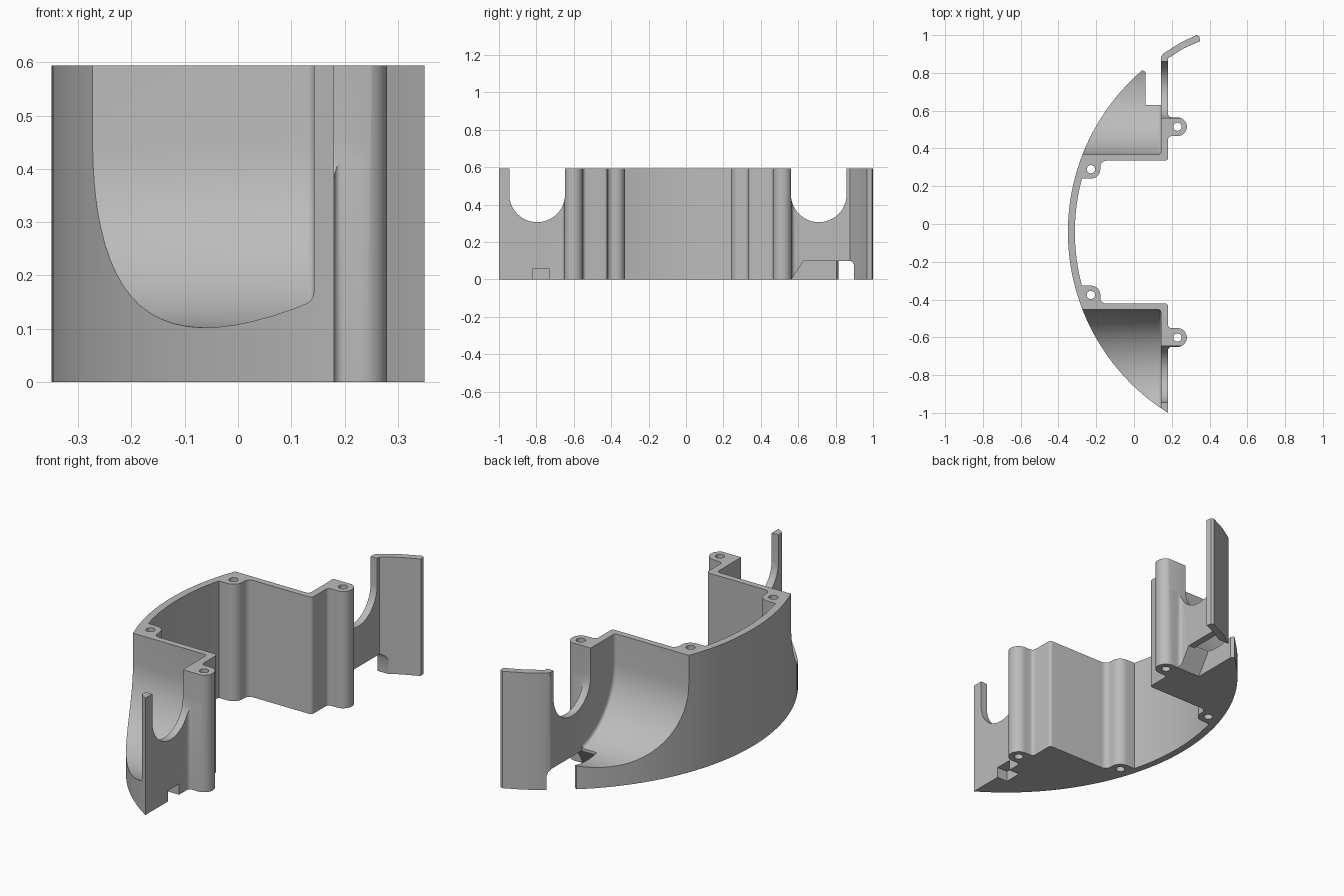
import bpy, bmesh
from math import sin, cos, radians, degrees, acos, asin

default = bpy.data.objects.get("Cube")
if default:
    bpy.data.objects.remove(default, do_unlink=True)

MID = -0.043                 # y of the mirror line of the shell
HEIGHT = 0.594
R_OUT, R_IN = 1.129, 1.092
CX = R_OUT - 0.35            # centre of the shell arcs
SCOOP_U = 0.753              # distance of each scoop axis from the mirror line

grey = bpy.data.materials.new("plain_grey")
grey.use_nodes = True
grey.diffuse_color = (0.5, 0.5, 0.5, 1)
grey.node_tree.nodes["Principled BSDF"].inputs["Base Color"].default_value = (0.5, 0.5, 0.5, 1)


def arc(cx, cy, r, a0, a1, n):
    angles = [radians(a0 + (a1 - a0) * i / n) for i in range(n + 1)]
    return [(cx + r * cos(a), cy + r * sin(a)) for a in angles]


def prism(name, outline, low, high, along="z", round_end=0):
    """Extrude an outline along z, or a (y, z) outline along x."""
    bm = bmesh.new()
    place = (lambda p: (p[0], p[1], low)) if along == "z" else (lambda p: (low, p[0], p[1]))
    step = (0, 0, high - low) if along == "z" else (high - low, 0, 0)
    face = bm.faces.new([bm.verts.new(place(p)) for p in outline])
    top = bmesh.ops.extrude_face_region(bm, geom=[face])["geom"]
    bmesh.ops.translate(bm, vec=step, verts=[g for g in top if isinstance(g, bmesh.types.BMVert)])
    bmesh.ops.recalc_face_normals(bm, faces=bm.faces)
    if round_end:
        rim = [e for g in top if isinstance(g, bmesh.types.BMFace) for e in g.edges]
        bmesh.ops.bevel(bm, geom=rim, offset=round_end, segments=3, profile=0.5, affect="EDGES")
    mesh = bpy.data.meshes.new(name)
    bm.to_mesh(mesh)
    bm.free()
    obj = bpy.data.objects.new(name, mesh)
    bpy.context.collection.objects.link(obj)
    mesh.materials.append(grey)
    return obj


def cut(body, cutter):
    cutter.hide_render = True
    mod = body.modifiers.new("cut", "BOOLEAN")
    mod.operation, mod.solver, mod.object = "DIFFERENCE", "EXACT", cutter
    bpy.context.view_layer.objects.active = body
    bpy.ops.object.modifier_apply(modifier=mod.name)
    bpy.data.objects.remove(cutter, do_unlink=True)


# Half of the inner outline: screw post, cross wall, screw lug
half = (arc(-0.228, 0.333, 0.05, -90, 0, 6)
        + arc(-0.148, 0.348, 0.03, 180, 90, 5)
        + arc(0.165, 0.393, 0.015, -90, 0, 4)
        + arc(0.198, 0.49, 0.018, 180, 90, 4)
        + arc(0.23, 0.558, 0.05, -90, 90, 14)
        + arc(0.198, 0.626, 0.018, 270, 180, 4))

# Whole plan outline
front = degrees(acos((CX - 0.18) / R_OUT))
back = degrees(acos((CX - 0.045) / R_OUT))
inner = degrees(asin(0.283 / R_IN))
plan = arc(CX, MID, R_OUT, 180 + front, 180 - back, 64)
plan += [(0.06, 0.805), (0.06, 0.63), (0.1435, 0.63), (0.1435, 0.885), (0.155, 0.902),
         (0.24, 0.957), (0.33, 1.0), (0.345, 0.995), (0.35, 0.968), (0.26, 0.928), (0.18, 0.877)]
plan += [(x, MID + u) for x, u in reversed(half)]
plan += arc(CX, MID, R_IN, 180 - inner, 180 + inner, 20)
plan += [(x, MID - u) for x, u in half]
body = prism("curved_bracket", plan, 0, HEIGHT)

for side in (-1, 1):
    mirror = lambda pts: [(MID + side * u, z) for u, z in pts]
    # Rounded scoop open to the outside
    scoop = arc(SCOOP_U, 0.445, 0.343, 180, 335, 28) + [(1.2, 0.31), (1.2, 0.8), (0.41, 0.8)]
    cut(body, prism("scoop_cutter", mirror(scoop), -0.6, 0.143, "x", 0.015))
    # U-shaped cable opening in the flat plate
    opening = arc(SCOOP_U, 0.455, 0.149, 180, 360, 24) + [(SCOOP_U + 0.149, 0.8), (SCOOP_U - 0.149, 0.8)]
    cut(body, prism("opening_cutter", mirror(opening), 0.1, 0.32, "x"))
    # Screw holes
    for x, u in ((-0.228, 0.333), (0.23, 0.558)):
        cut(body, prism("hole_cutter", arc(x, MID + side * u, 0.022, 0, 337.5, 15), -0.1, 0.8))

# Sloped relief under the back plate
relief = [(0.53, -0.05), (0.63, 0.1), (0.88, 0.1), (0.893, 0.09), (0.9, 0.07), (0.9, -0.05)]
cut(body, prism("relief_cutter", relief, 0.0605, 0.215, "x"))
# Small notch under the front plate
notch = [(-0.82, -0.05), (-0.82, 0.055), (-0.73, 0.055), (-0.73, -0.05)]
cut(body, prism("notch_cutter", notch, 0.12, 0.25, "x"))

bpy.ops.object.select_all(action="DESELECT")
body.select_set(True)
bpy.context.view_layer.objects.active = body
bpy.ops.object.shade_smooth_by_angle(angle=radians(32))
